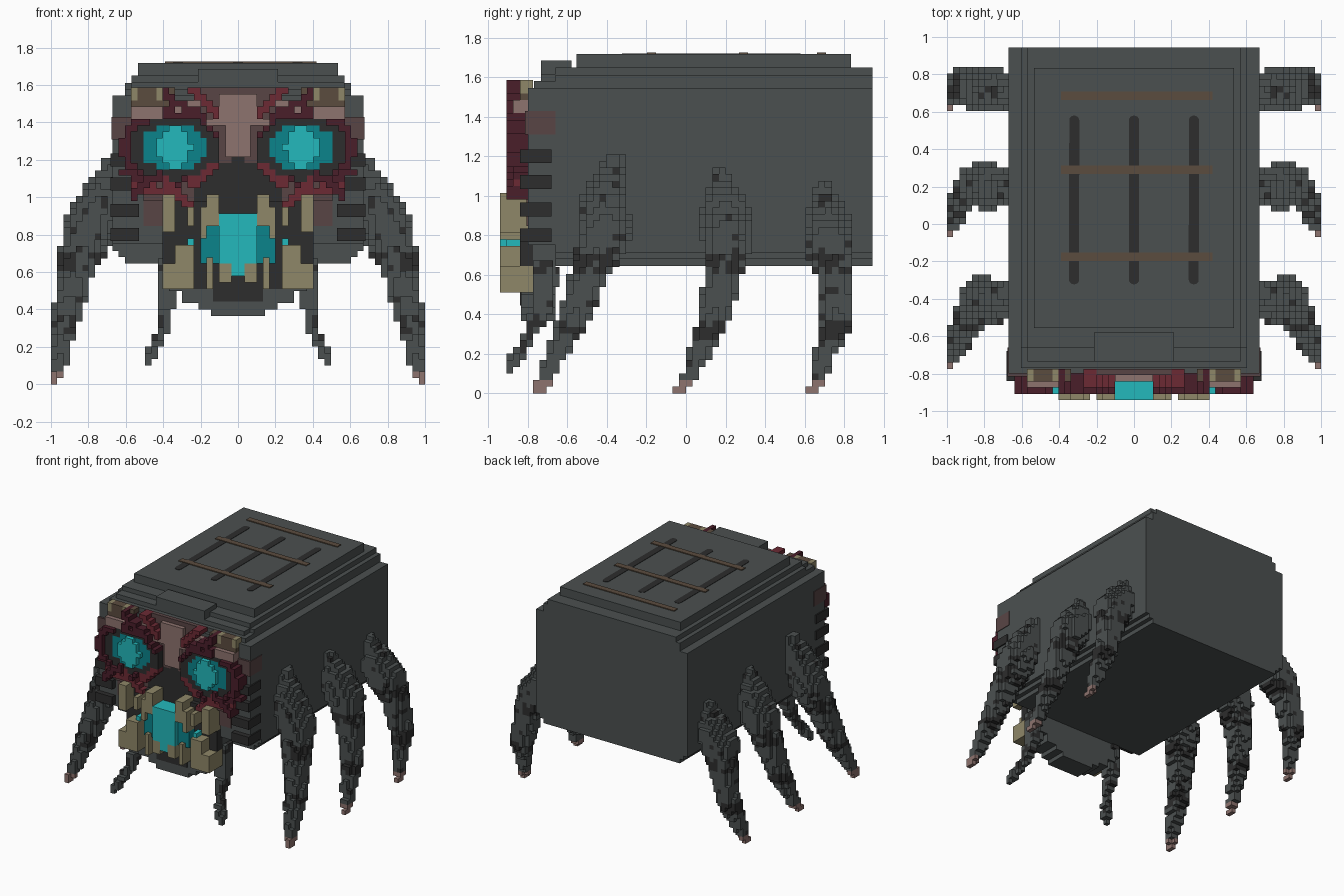
import bpy, bmesh, math, random
from mathutils import Vector

random.seed(4)
V = 0.0336  # size of one block

if "Cube" in bpy.data.objects:
    bpy.data.objects.remove(bpy.data.objects["Cube"], do_unlink=True)

# ---------- materials ----------
HEX = {"stone_grey": 0x4B5050, "charcoal": 0x2D2D2D, "maroon": 0x4A1E2A, "blood_red": 0x6C2A34,
       "raw_flesh": 0x594545, "pale_flesh": 0x8D736E, "bone": 0x8F8768, "rust_brown": 0x5B4C3E,
       "teal": 0x0B838B, "bright_cyan": 0x23B9BC}
NAMES = list(HEX)
GREY, DARK, MAROON, RED, FLESH, PINK, BONE, RUST, TEAL, CYAN = range(10)


def linear(c):
    c /= 255
    return c / 12.92 if c <= 0.04045 else ((c + 0.055) / 1.055) ** 2.4


MATS = []
for name, h in HEX.items():
    m = bpy.data.materials.new(name)
    m.use_nodes = True
    rgba = [linear(h >> s & 255) for s in (16, 8, 0)] + [1]
    m.diffuse_color = rgba
    bsdf = m.node_tree.nodes["Principled BSDF"]
    bsdf.inputs["Base Color"].default_value = rgba
    bsdf.inputs["Roughness"].default_value = 0.9
    MATS.append(m)


# ---------- helpers ----------
def finish(name, bm, mats, mirror=False):
    me = bpy.data.meshes.new(name)
    bm.to_mesh(me)
    bm.free()
    for i in mats:
        me.materials.append(MATS[i])
    ob = bpy.data.objects.new(name, me)
    bpy.context.collection.objects.link(ob)
    if mirror:
        mod = ob.modifiers.new("mirror", "MIRROR")
        mod.use_mirror_merge = False
    return ob


def boxes(name, spans, col, mirror=False):
    """One object from several (x0, x1, y0, y1, z0, z1) blocks."""
    bm = bmesh.new()
    for x0, x1, y0, y1, z0, z1 in spans:
        vs = bmesh.ops.create_cube(bm, size=1)["verts"]
        for v in vs:
            v.co = Vector(((x0 + x1) / 2 + v.co.x * (x1 - x0),
                           (y0 + y1) / 2 + v.co.y * (y1 - y0),
                           (z0 + z1) / 2 + v.co.z * (z1 - z0)))
    return finish(name, bm, [col], mirror)


def extrude(name, half, y0, y1, col):
    """Extrude a symmetric half outline (x, z), bottom to top, along y."""
    pts = half + [(-x, z) for x, z in reversed(half)]
    bm = bmesh.new()
    f = bm.faces.new([bm.verts.new((x, y0, z)) for x, z in pts])
    r = bmesh.ops.extrude_face_region(bm, geom=[f])
    for v in r["geom"]:
        if isinstance(v, bmesh.types.BMVert):
            v.co.y = y1
    bmesh.ops.recalc_face_normals(bm, faces=bm.faces)
    return finish(name, bm, [col])


def blocks(name, cells, origin):
    """Mirrored block mesh with outer faces only, from {(i, j, k): colour}."""
    used = sorted(set(cells.values()))
    bm = bmesh.new()
    o = Vector(origin)
    for c, col in cells.items():
        mid = o + Vector([(n + 0.5) * V for n in c])
        for a in range(3):
            for s in (-1, 1):
                n = list(c)
                n[a] += s
                if tuple(n) in cells or (a == 0 and abs(mid.x + s * V / 2) < 1e-4):
                    continue
                d, e, g = Vector(), Vector(), Vector()
                d[a], e[(a + 1) % 3], g[(a + 2) % 3] = s * V / 2, V / 2, s * V / 2
                f = bm.faces.new([bm.verts.new(mid + d + p * e + q * g)
                                  for p, q in ((-1, -1), (1, -1), (1, 1), (-1, 1))])
                f.material_index = used.index(col)
    bmesh.ops.remove_doubles(bm, verts=bm.verts, dist=1e-4)
    return finish(name, bm, used, True)


def near(p, a, b):
    """Distance from p to segment ab, and the position along it."""
    ab = b - a
    t = max(0, min(1, (p - a).dot(ab) / ab.length_squared))
    return (p - a - ab * t).length, t


def limb(name, path, claw=True):
    """Blocky tapered limb along (x, y, z, radius) points."""
    o = Vector((1 - 30 * V, -0.942, 0))
    cells = {}
    for p, q in zip(path, path[1:]):
        a, b = Vector(p[:3]), Vector(q[:3])
        r = max(p[3], q[3])
        lo = [math.floor((min(a[n], b[n]) - r - o[n]) / V) for n in range(3)]
        hi = [math.ceil((max(a[n], b[n]) + r - o[n]) / V) for n in range(3)]
        for i in range(lo[0], min(hi[0], 29) + 1):
            for j in range(max(0, lo[1]), hi[1] + 1):
                for k in range(max(0, lo[2]), hi[2] + 1):
                    c = o + Vector((i + .5, j + .5, k + .5)) * V
                    d, t = near(c, a, b)
                    if d > p[3] + (q[3] - p[3]) * t or (i, j, k) in cells:
                        continue
                    band = 0.28 < c.z < 0.36 or 0.6 < c.z < 0.7
                    col = DARK if random.random() < (0.75 if band else 0.06) else GREY
                    cells[i, j, k] = PINK if claw and c.z < 0.06 else col
    return blocks(name, cells, o)


# ---------- body ----------
extrude("body_shell", [(.605, .645), (.605, .68), (.64, .68), (.64, .712), (.672, .712), (.672, 1.545),
                       (.605, 1.545), (.605, 1.61), (.57, 1.61), (.57, 1.65)], -0.66, 0.943, GREY)
boxes("front_frame", [(-.672, .672, -.80, -.66, .75, 1.545), (-.605, .605, -.77, -.66, 1.545, 1.58),
                      (-.57, .57, -.735, -.66, 1.58, 1.615)], GREY)
boxes("roof_plate", [(-.535, .535, -.555, .835, 1.65, 1.718)], GREY)
boxes("brow_hood", [(-.215, .215, -.735, -.58, 1.58, 1.685)], GREY)
boxes("roof_straps", [(-.39, .42, y - .023, y + .023, 1.716, 1.725) for y in (.685, .29, -.175)], RUST)

# rounded grooves on the roof, as thin plates
bm = bmesh.new()
for x in (-.32, 0, .32):
    ring = [(x + .028 * math.cos(a), (.552 if a < math.pi else -.295) + .028 * math.sin(a))
            for a in [math.pi * n / 8 + (1e-6 if n == 0 else 0) for n in range(16)]]
    f = bm.faces.new([bm.verts.new((px, py, 1.717)) for px, py in ring])
    r = bmesh.ops.extrude_face_region(bm, geom=[f])
    bmesh.ops.translate(bm, vec=(0, 0, .004), verts=[v for v in r["geom"] if isinstance(v, bmesh.types.BMVert)])
bmesh.ops.recalc_face_normals(bm, faces=bm.faces)
finish("roof_grooves", bm, [DARK])

# cheek ribs and temple patches on the sides of the frame
boxes("cheek_ribs", [(.53, .682, -.84, -.68, z - .035, z + .035) for z in (1.2, 1.07, .93, .8)], DARK, True)
boxes("temple_patches", [(.5, .677, -.815, -.66, 1.31, 1.43)], FLESH, True)

# ---------- face: painted shapes, later ones lie over earlier ones ----------
# kinds: B box (x0, x1, z0, z1), E ellipse (cx, cz, rx, rz), L line (x0, z0, x1, z1); then colour, layer
BASE = [("B", 0, .57, 1.1, 1.5, FLESH, 4), ("B", 0, .25, 1.5, 1.6, FLESH, 4), ("B", 0, .5, .83, 1.1, FLESH, 4),
        ("B", 0, .4, .5, .98, DARK, 3), ("B", 0, .145, .46, .57, DARK, 3),
        ("B", .1, .25, .97, 1.15, DARK, 4), ("B", .38, .5, .98, 1.04, FLESH, 3)]
EYES = [("E", .36, 1.27, .27, .21, MAROON, 1), ("E", .34, 1.26, .245, .165, DARK, 2),
        ("E", .34, 1.265, .175, .13, TEAL, 2), ("E", .34, 1.265, .09, .11, CYAN, 1)]
BROW = [("B", .35, .57, 1.47, 1.57, RUST, 3), ("B", .4, .56, 1.41, 1.47, PINK, 2),
        ("B", .42, .45, 1.52, 1.57, BONE, 3), ("B", .53, .56, 1.52, 1.57, BONE, 3),
        ("B", .2, .33, 1.44, 1.51, PINK, 3), ("L", .2, 1.43, .4, 1.55, MAROON, 1),
        ("L", .1, 1.44, .25, 1.57, RED, 2), ("B", .1, .17, 1.37, 1.42, PINK, 3),
        ("B", 0, .1, 1.37, 1.55, PINK, 3), ("B", 0, .068, 1.2, 1.4, PINK, 3)]
CHEEK = [("L", .12, 1.17, .25, 1.07, RED, 2), ("L", .25, .94, .4, 1.08, RED, 2), ("L", .4, 1.02, .55, 1.08, RED, 2),
         ("L", .42, 1.12, .56, 1.02, MAROON, 1), ("L", .52, 1.1, .63, 1.14, MAROON, 2),
         ("B", 0, .1, .9, 1.17, DARK, 4), ("B", 0, .035, 1.17, 1.22, DARK, 4)]
MOUTH = [("B", 0, .205, .63, .86, TEAL, 1), ("B", 0, .105, .58, .9, CYAN, 0), ("B", 0, .07, .9, .93, CYAN, 0),
         ("B", .25, .285, .75, .79, CYAN, 1), ("B", .15, .18, .62, .66, CYAN, 0)]
TEETH = [(.32, .39, .8, 1), (.235, .27, .84, .95), (.11, .18, .83, 1), (.17, .205, .78, .94),
         (.25, .32, .5, .74), (.34, .39, .5, .64), (.13, .18, .5, .68), (.03, .1, .55, .66)]
SHAPES = BASE + BROW[:1] + EYES + BROW[1:] + CHEEK + MOUTH + [("B", *t, BONE, 0) for t in TEETH]


def covers(kind, a, b, c, d, x, z):
    if kind == "B":
        return a <= x <= b and c <= z <= d
    if kind == "E":
        return ((x - a) / c) ** 2 + ((z - b) / d) ** 2 <= 1
    return near(Vector((x, z)), Vector((a, b)), Vector((c, d)))[0] < 0.024


face = {}
for i in range(20):
    for k in range(-6, 29):
        x, z = (i + .5) * V, .645 + (k + .5) * V
        hit = [s for s in SHAPES if covers(*s[:5], x, z)]
        if hit:
            for j in range(hit[-1][6], 5):
                face[i, j, k] = hit[-1][5]
blocks("face_mask", face, (0, -0.942, .645))

# ---------- jaw ----------
extrude("lower_jaw", [(.145, .365), (.145, .40), (.21, .40), (.21, .435), (.3, .435), (.3, .5),
                      (.37, .5), (.37, .6), (.4, .6), (.4, .76)], -0.835, -0.66, GREY)
limb("jaw_arms", [(.37, -.72, .62, .07), (.385, -.72, .45, .055), (.4, -.78, .32, .036),
                  (.42, -.83, .23, .032), (.48, -.89, .14, .03)], False)

# ---------- legs: shared silhouette, different sweep ----------
XS = (.68, .74, .81, .87, .92, .95, .984)
RS = (.045, .12, .13, .095, .075, .05, .032)
LEGS = {"front_legs": ((-.36, -.41, -.41, -.49, -.58, -.67, -.735), (1.18, .97, .82, .6, .35, .17, .02)),
        "middle_legs": ((.18, .2, .21, .19, .13, .05, -.02), (1.1, .92, .8, .6, .35, .17, .02)),
        "rear_legs": ((.69, .71, .72, .76, .76, .69, .65), (1.03, .87, .77, .6, .35, .17, .02))}
for name, (ys, zs) in LEGS.items():
    limb(name, list(zip(XS, ys, zs, RS)))
